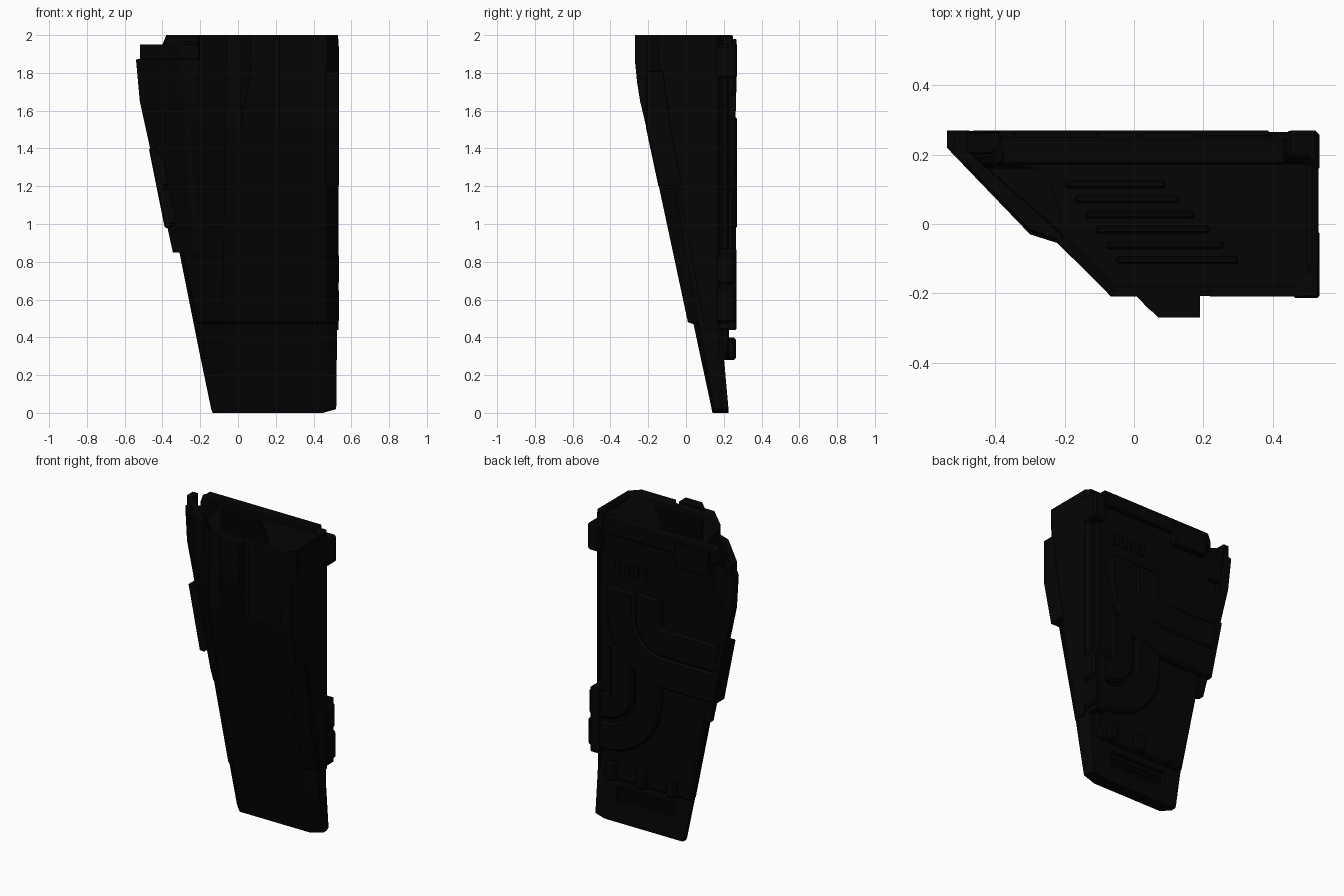
import bpy, bmesh, math

mat = bpy.data.materials.new("near_black")
mat.diffuse_color = (0.0013, 0.0013, 0.0013, 1)


def finish(name, bm, bevel=0.0):
    bmesh.ops.recalc_face_normals(bm, faces=bm.faces)
    me = bpy.data.meshes.new(name)
    bm.to_mesh(me)
    bm.free()
    ob = bpy.data.objects.new(name, me)
    bpy.context.collection.objects.link(ob)
    me.materials.append(mat)
    if bevel:
        m = ob.modifiers.new("bevel", 'BEVEL')
        m.width = bevel
        m.segments = 1
        m.limit_method = 'ANGLE'
    return ob


def loft(rings):
    """Skin horizontal outlines: list of (z, [(x, y), ...])."""
    bm = bmesh.new()
    loops = [[bm.verts.new((x, y, z)) for x, y in pts] for z, pts in rings]
    n = len(loops[0])
    for a, b in zip(loops, loops[1:]):
        for i in range(n):
            j = (i + 1) % n
            bm.faces.new((a[i], a[j], b[j], b[i]))
    bm.faces.new(loops[0][::-1])
    top = bm.faces.new(loops[-1])
    return bm, top


def prism(name, pts, y0, y1, bevel=0.008):
    """Extrude an x-z outline along y."""
    bm = bmesh.new()
    f = bm.faces.new([bm.verts.new((x, y0, z)) for x, z in pts])
    r = bmesh.ops.extrude_face_region(bm, geom=[f])
    for v in r["geom"]:
        if isinstance(v, bmesh.types.BMVert):
            v.co.y = y1
    return finish(name, bm, bevel)


def box(name, x0, x1, y0, y1, z0, z1, bevel=0.006):
    return prism(name, [(x0, z0), (x1, z0), (x1, z1), (x0, z1)], y0, y1, bevel)


def cut(target, cutter):
    cutter.hide_render = True
    cutter.hide_viewport = True
    m = target.modifiers.new("cut", 'BOOLEAN')
    m.operation = 'DIFFERENCE'
    m.object = cutter


# Tapered main body: the front steps out at z 0.48, the top is recessed
bm, top = loft([
    (0.00, [(-.135, .225), (-.135, .19), (-.085, .14), (.43, .14), (.45, .16), (.45, .18), (.44, .225)]),
    (0.02, [(-.142, .225), (-.142, .19), (-.085, .136), (.47, .136), (.52, .15), (.52, .18), (.505, .225)]),
    (0.30, [(-.20, .20), (-.20, .188), (-.084, .076), (.47, .076), (.523, .10), (.523, .17), (.505, .20)]),
    (0.47, [(-.234, .195), (-.23, .185), (-.083, .04), (.47, .04), (.523, .07), (.523, .17), (.505, .195)]),
    (0.48, [(-.236, .195), (-.233, .18), (-.082, .01), (.47, .01), (.523, .065), (.523, .17), (.505, .195)]),
    (1.51, [(-.442, .19), (-.435, .17), (-.066, -.21), (.47, -.21), (.525, -.115), (.525, .17), (.505, .195)]),
    (1.65, [(-.47, .19), (-.46, .18), (-.064, -.21), (.47, -.21), (.527, -.13), (.527, .17), (.505, .195)]),
    (2.00, [(-.38, .20), (-.38, .10), (-.06, -.21), (.47, -.21), (.53, -.15), (.53, .17), (.505, .20)]),
])
bmesh.ops.recalc_face_normals(bm, faces=bm.faces)
bmesh.ops.inset_region(bm, faces=[top], thickness=0.03)
bmesh.ops.translate(bm, verts=top.verts, vec=(0, 0, -0.035))
body = finish("main_body", bm)

# Slot in the lower back, front groove, and the deep pocket behind the wing
cut(body, box("slot_cutter", -.06, .36, .18, .3, .12, .23, 0))
cut(body, box("groove_cutter", .191, .22, -.3, -.198, 1.5, 2.1, 0))
pocket = [(-.37, .175), (-.26, .155), (-.22, .06), (-.20, -.10), (-.60, -.10), (-.60, .175)]
bm, _ = loft([(1.78, pocket), (2.1, pocket)])
cut(body, finish("pocket_cutter", bm))
for i in range(3):
    box(f"slot_bar_{i}", -.05, .35, .17, .19, .135 + i * .03, .15 + i * .03, 0)

# Louvre slats in the top recess
for i in range(6):
    y = .115 - i * .044
    box(f"top_louvre_{i}", -.20 + i * .03, .09 + i * .042, y - .011, y + .011, 1.95, 1.985)

# Short spine that continues the front slope at the top
bm, _ = loft([
    (1.49, [(0, -.18), (.01, -.205), (.19, -.205), (.19, -.18)]),
    (1.65, [(0, -.20), (.04, -.243), (.19, -.243), (.19, -.20)]),
    (1.75, [(0, -.20), (.06, -.259), (.19, -.259), (.19, -.20)]),
    (1.86, [(0, -.20), (.07, -.27), (.19, -.27), (.19, -.20)]),
    (2.00, [(0, -.20), (.07, -.27), (.19, -.27), (.19, -.20)]),
])
finish("front_spine", bm)

# Side plate, and the guard on the upper front corner
bm, _ = loft([
    (0.44, [(.50, .17), (.50, .10), (.533, .10), (.533, .17)]),
    (1.20, [(.50, .17), (.50, -.04), (.533, -.04), (.533, .17)]),
    (1.80, [(.50, .17), (.50, -.12), (.533, -.12), (.533, .17)]),
    (1.98, [(.50, .17), (.50, -.12), (.533, -.12), (.533, .17)]),
])
finish("side_plate", bm)
bm, _ = loft([
    (1.20, [(.46, -.02), (.46, -.146), (.535, -.146), (.535, -.02)]),
    (1.51, [(.46, -.08), (.46, -.212), (.535, -.212), (.535, -.08)]),
    (1.81, [(.46, -.12), (.46, -.213), (.535, -.213), (.535, -.12)]),
])
finish("front_corner_guard", bm, .005)

# Armour wing over the angled corner
bm, _ = loft([
    (0.85, [(-.345, .24), (-.345, .205), (-.24, .085), (-.20, .06), (-.20, .10), (-.31, .21), (-.30, .24)]),
    (1.65, [(-.52, .265), (-.52, .21), (-.29, -.03), (-.20, -.06), (-.20, -.03), (-.45, .19), (-.45, .265)]),
    (1.87, [(-.54, .27), (-.54, .22), (-.30, -.03), (-.205, -.06), (-.205, -.03), (-.48, .21), (-.48, .27)]),
    (1.875, [(-.52, .27), (-.52, .21), (-.30, -.02), (-.21, -.05), (-.21, -.03), (-.48, .21), (-.48, .27)]),
    (1.95, [(-.52, .27), (-.52, .21), (-.30, -.015), (-.21, -.05), (-.21, -.03), (-.48, .21), (-.48, .27)]),
])
finish("corner_wing", bm)

# Back panel, header and corner block
prism("back_panel", [(-.19, .28), (.44, .28), (.48, .34), (.48, 1.75), (.45, 1.91),
                     (-.40, 1.91), (-.47, 1.65)], .16, .228, .012)
prism("back_header", [(-.40, 1.90), (.44, 1.90), (.44, 2.0), (-.38, 2.0), (-.40, 1.95)], .17, .25)
prism("wing_bridge", [(-.52, 1.68), (-.38, 1.68), (-.38, 1.88), (-.52, 1.88)], .20, .262)
box("back_corner_block", .44, .535, .15, .27, 1.77, 1.95, .012)
box("back_hatch", -.35, -.10, .20, .268, 1.82, 1.98)
for i in range(4):
    box(f"back_vent_{i}", .12 + i * .065, .155 + i * .065, .21, .24, 1.66, 1.73, 0)


# Curved ducts: a flat strip that runs sideways, then turns upward
def duct(name, cx, cz, r0, r1, ztop, xend, side, y1):
    arc = [math.radians(-90 + 90 * k / 8) for k in range(9)]
    out = [(cx + side * r1 * math.cos(a), cz + r1 * math.sin(a)) for a in arc]
    inn = [(cx + side * r0 * math.cos(a), cz + r0 * math.sin(a)) for a in reversed(arc)]
    pts = ([(xend(cz - r1), cz - r1)] + out + [(cx + side * r1, ztop), (cx + side * r0, ztop)]
           + inn + [(xend(cz - r0), cz - r0)])
    prism(name, pts, .15, y1, .014)


def slanted(z):
    return -.185 - .2 * z


def right_edge(z):
    return .536


for label, r0, r1, dy in (("inner", .03, .215, .008), ("outer", .215, .42, 0)):
    duct("upper_duct_" + label, -.02, 1.41, r0, r1, 1.57, slanted, 1, .27 - dy)
    duct("lower_duct_" + label, .41, .875, r0, r1 - .02, 1.17, right_edge, -1, .266 - dy)
prism("upper_duct_end", [(-.472, 1.40), (-.388, .98), (-.35, .98), (-.43, 1.40)], .15, .27, .006)

# Collar on the lower duct and feet at the base of the back panel
box("duct_collar", .44, .515, .15, .268, .44, .87)
for i, x in enumerate((-.10, .12, .34)):
    box(f"panel_foot_{i}", x, x + .07, .17, .265, .28, .40, .012)
